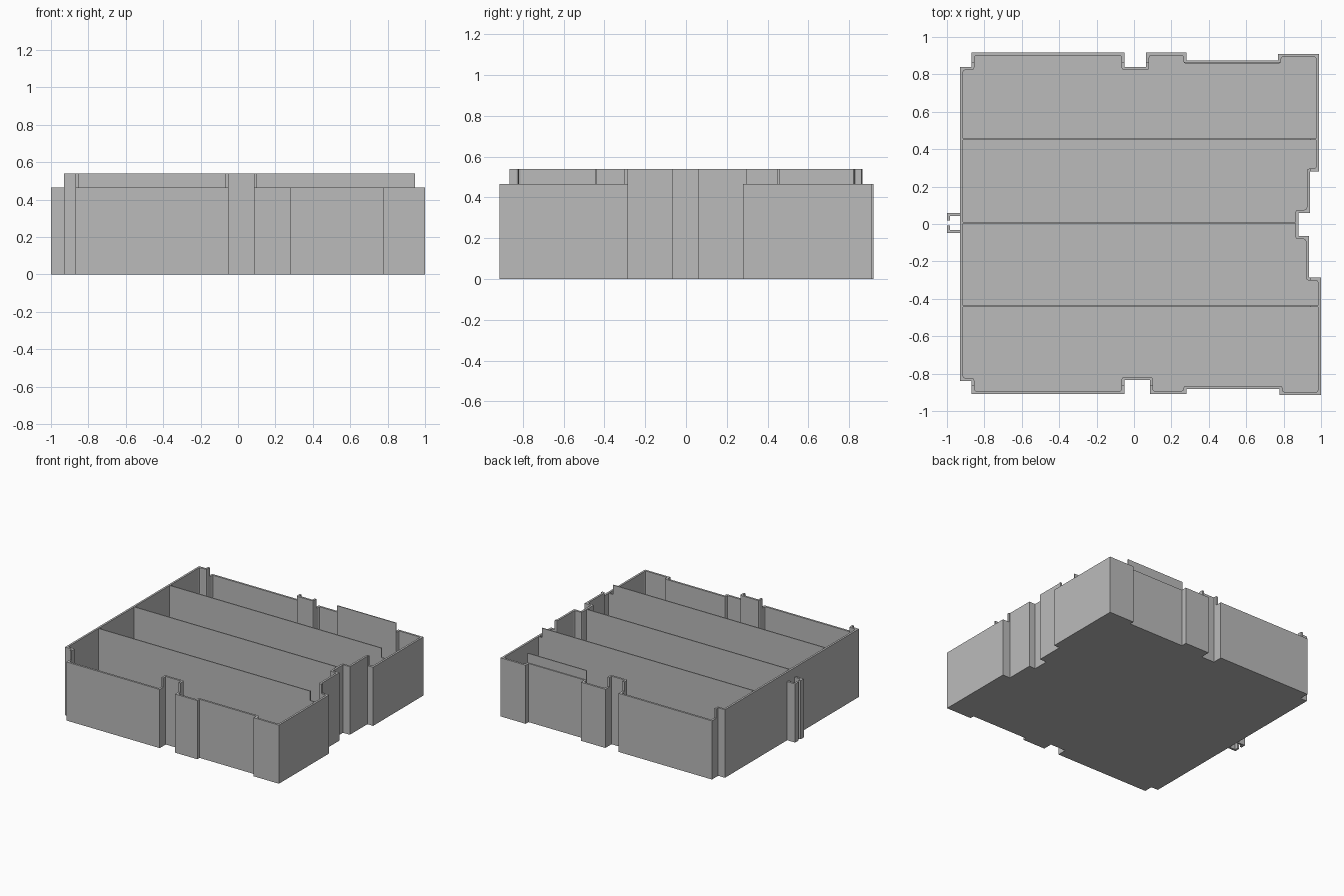
import bpy, bmesh

cube = bpy.data.objects.get("Cube")
if cube:
    bpy.data.objects.remove(cube, do_unlink=True)

WALL, FLOOR = 0.016, 0.016
LOW, HIGH = 0.465, 0.54
LIP_Y, LIP_X = 0.866, 0.945     # the raised lip stays inside these limits

grey = bpy.data.materials.new("plain_grey")
grey.use_nodes = True
colour = (0.5, 0.5, 0.5, 1)
grey.diffuse_color = colour
grey.node_tree.nodes["Principled BSDF"].inputs["Base Color"].default_value = colour


def prism(name, points, z0, z1, rounding=0):
    """Upright solid over a counter-clockwise outline."""
    bm = bmesh.new()
    base = bm.faces.new([bm.verts.new((x, y, z0)) for x, y in points])
    top = bmesh.ops.extrude_face_region(bm, geom=[base])["geom"]
    for v in top:
        if isinstance(v, bmesh.types.BMVert):
            v.co.z = z1
    if rounding:
        upright = [e for e in bm.edges
                   if abs(e.verts[0].co.z - e.verts[1].co.z) > 0.01]
        bmesh.ops.bevel(bm, geom=upright, offset=rounding, segments=2,
                        profile=0.5, affect='EDGES')
    bmesh.ops.recalc_face_normals(bm, faces=bm.faces)
    mesh = bpy.data.meshes.new(name)
    bm.to_mesh(mesh)
    bm.free()
    mesh.materials.append(grey)
    ob = bpy.data.objects.new(name, mesh)
    bpy.context.collection.objects.link(ob)
    return ob


def box(name, x0, x1, y0, y1, z0, z1):
    return prism(name, [(x0, y0), (x1, y0), (x1, y1), (x0, y1)], z0, z1)


def inset(points, d):
    """Move every side of a right-angled outline inward by d."""
    result = []
    for i, (x, y) in enumerate(points):
        px, py = points[i - 1]
        nx, ny = points[(i + 1) % len(points)]
        for ax, ay in ((x - px, y - py), (nx - x, ny - y)):
            if abs(ax) > abs(ay):
                oy = y + (d if ax > 0 else -d)
            else:
                ox = x + (-d if ay > 0 else d)
        result.append((ox, oy))
    return result


def carve(target, cutter):
    mod = target.modifiers.new("carve", 'BOOLEAN')
    mod.operation = 'DIFFERENCE'
    mod.solver = 'EXACT'
    mod.object = cutter
    bpy.context.view_layer.objects.active = target
    bpy.ops.object.modifier_apply(modifier=mod.name)
    bpy.data.objects.remove(cutter, do_unlink=True)


# Stepped outline of the tray: front, right, back, left
outline = [
    (-.93, -.84), (-.87, -.84), (-.87, -.91), (-.05, -.91), (-.05, -.835),
    (.085, -.835), (.085, -.91), (.28, -.91), (.28, -.882), (.778, -.882),
    (.778, -.915), (1, -.915), (1, -.285), (.935, -.285), (.935, -.065),
    (.88, -.065), (.88, .06), (.94, .06), (.94, .28), (.99, .28),
    (.99, .91), (.77, .91), (.77, .874), (.28, .874), (.28, .918),
    (.065, .918), (.065, .84), (-.05, .84), (-.05, .918), (-.87, .918),
    (-.87, .84), (-.93, .84),
]

# Tray shell, hollowed and with its outer rim lowered
tray = prism("tray", outline, 0, HIGH)
carve(tray, prism("hollow", inset(outline, WALL), FLOOR, 1, 0.012))
carve(tray, box("front_rim_cut", -2, 2, -2, -LIP_Y, LOW, 1))
carve(tray, box("back_rim_cut", -2, 2, LIP_Y, 2, LOW, 1))
carve(tray, box("right_rim_cut", LIP_X, 2, -2, 2, LOW, 1))

# Thin dividers, raised up to the lip limit
for name, y, end in (("back", .453, .98), ("middle", .008, .87), ("front", -.44, .99)):
    box(name + "_divider", -.92, end, y - .004, y + .004, FLOOR / 2, LOW)
    box(name + "_divider_lip", -.92, min(end, LIP_X), y - .004, y + .004, LOW, HIGH)

# Pair of hooked rails on the plain side
for name, s in (("back", 1), ("front", -1)):
    mid = .006
    hook = [(-.925, mid + s * .054), (-1, mid + s * .054), (-1, mid + s * .014),
            (-.984, mid + s * .014), (-.984, mid + s * .038), (-.925, mid + s * .038)]
    prism(name + "_hook_rail", hook if s > 0 else hook[::-1], 0, LOW)
